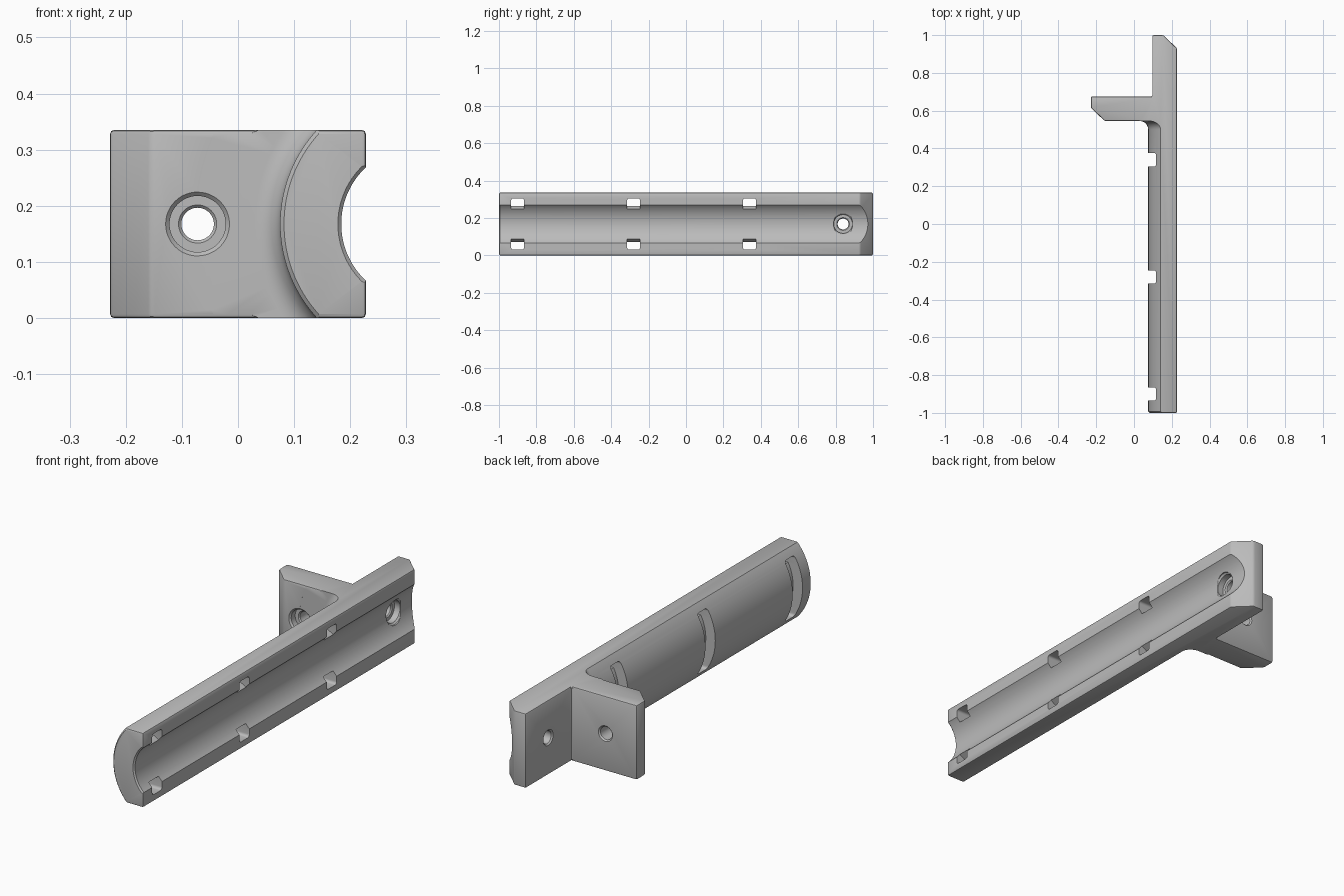
import bpy, bmesh
from math import sin, cos, pi, asin
from mathutils import Vector

if "Cube" in bpy.data.objects:
    bpy.data.objects.remove(bpy.data.objects["Cube"], do_unlink=True)

HEIGHT = 0.335
MID = HEIGHT / 2
AXIS_X = 0.322       # shared axis of the outer curve and the groove
OUTER_R, GROOVE_R, SLOT_R = 0.247, 0.138, 0.2
FLANGE_Y = 0.545

grey = bpy.data.materials.new("plain_grey")
grey.use_nodes = True
colour = (0.5, 0.5, 0.5, 1)
grey.diffuse_color = colour
grey.node_tree.nodes["Principled BSDF"].inputs["Base Color"].default_value = colour


def finish(bm, name):
    bmesh.ops.recalc_face_normals(bm, faces=bm.faces)
    mesh = bpy.data.meshes.new(name)
    bm.to_mesh(mesh)
    bm.free()
    mesh.materials.append(grey)
    obj = bpy.data.objects.new(name, mesh)
    bpy.context.collection.objects.link(obj)
    return obj


def prism(points, offset):
    """Extrude a flat outline of 3D points along an offset."""
    bm = bmesh.new()
    face = bm.faces.new([bm.verts.new(p) for p in points])
    new = bmesh.ops.extrude_face_region(bm, geom=[face])["geom"]
    verts = [g for g in new if isinstance(g, bmesh.types.BMVert)]
    bmesh.ops.translate(bm, verts=verts, vec=offset)
    return bm


def lathe(name, profile, origin, axis, steps):
    """Spin a closed (radius, distance) outline around an axis."""
    bm = bmesh.new()
    origin, axis = Vector(origin), Vector(axis)
    verts = [bm.verts.new(origin + Vector((0, 0, r)) + axis * t) for r, t in profile]
    edges = [bm.edges.new((v, verts[i - 1])) for i, v in enumerate(verts)
             if profile[i][0] + profile[i - 1][0] > 0]
    bmesh.ops.spin(bm, geom=verts + edges, cent=origin, axis=axis,
                   angle=2 * pi, steps=steps, use_merge=True)
    bmesh.ops.remove_doubles(bm, verts=bm.verts, dist=1e-5)
    return finish(bm, name)


def cut(body, cutter):
    mod = body.modifiers.new("cut", 'BOOLEAN')
    mod.operation = 'DIFFERENCE'
    mod.solver = 'EXACT'
    mod.object = cutter
    bpy.context.view_layer.objects.active = body
    bpy.ops.object.modifier_apply(modifier=mod.name)
    bpy.data.objects.remove(cutter, do_unlink=True)


# Bar and flange: one plan outline with slightly bevelled edges
plan = [(0.03, -1), (0.228, -1), (0.228, 0.93), (0.155, 1), (0.097, 1),
        (0.097, 0.675), (-0.228, 0.675), (-0.228, 0.615), (-0.155, FLANGE_Y),
        (0.03, FLANGE_Y)]
bm = prism([(x, y, 0) for x, y in plan], (0, 0, HEIGHT))
bmesh.ops.bevel(bm, geom=bm.edges[:], offset=0.007, segments=2, profile=0.5,
                affect='EDGES')
body = finish(bm, "mounting_bar")

# Rounded outer side, with a fillet where it meets the flange
F = 0.045
fillet = [(OUTER_R + F * (1 - cos(a)), FLANGE_Y - F + F * sin(a))
          for a in (i * pi / 16 for i in range(9))]
trim = [(0.4, -1.1), (OUTER_R - 0.007, -1.1), (OUTER_R - 0.007, -1),
        (OUTER_R, -0.993)] + fillet + [(0.4, FLANGE_Y)]
cut(body, lathe("outer_trim", trim, (AXIS_X, 0.0002, MID), (0, 1, 0), 128))

# Round groove along the open side
groove = [(0, -1.1), (GROOVE_R + 0.006, -1.1), (GROOVE_R + 0.006, -1),
          (GROOVE_R, -0.994), (GROOVE_R, 1.1), (0, 1.1)]
cut(body, lathe("groove_cutter", groove, (AXIS_X, 0, MID), (0, 1, 0), 128))

# Three strap slots: curved floor between two through openings
SLOT_H, CORE_H, SLOT_W = 0.137, 0.097, 0.07
sweep = asin(CORE_H / SLOT_R)
arc = [(AXIS_X - SLOT_R * cos(a), SLOT_R * sin(a))
       for a in (sweep * (i / 10 - 1) for i in range(21))]
section = ([(0.3, SLOT_H), (0, SLOT_H), (0, -SLOT_H), (0.3, -SLOT_H),
            (0.3, -0.06), (0.213, -0.08), (0.185, -CORE_H)] + arc +
           [(0.185, CORE_H), (0.213, 0.08), (0.3, 0.06)])
for y in (-0.9, -0.28, 0.34):
    bm = prism([(x, y - SLOT_W / 2, MID + z) for x, z in section], (0, SLOT_W, 0))
    ends = [e for e in bm.edges
            if all(abs(abs(v.co.z - MID) - SLOT_H) < 1e-4 for v in e.verts)
            and abs(e.verts[0].co.x - e.verts[1].co.x) > 0.1]
    bmesh.ops.bevel(bm, geom=ends, offset=0.012, segments=4, profile=0.5,
                    affect='EDGES')
    cut(body, finish(bm, "slot_cutter"))


# Counterbored screw holes through the flange and the bar
def screw_hole(origin, axis, thickness):
    profile = [(0, -0.12), (0.057, -0.12), (0.057, 0), (0.05, 0.007), (0.05, 0.035),
               (0.034, 0.035), (0.029, 0.04), (0.029, thickness - 0.006),
               (0.035, thickness), (0.035, thickness + 0.05), (0, thickness + 0.05)]
    cut(body, lathe("hole_cutter", profile, origin, axis, 48))


screw_hole((-0.072, FLANGE_Y, MID), (0, 1, 0), 0.13)
screw_hole((0.19, 0.84, MID), (-1, 0, 0), 0.093)

# Smooth curves, crisp edges
bpy.ops.object.select_all(action='DESELECT')
body.select_set(True)
bpy.context.view_layer.objects.active = body
bpy.ops.object.shade_smooth_by_angle(angle=pi / 6)
